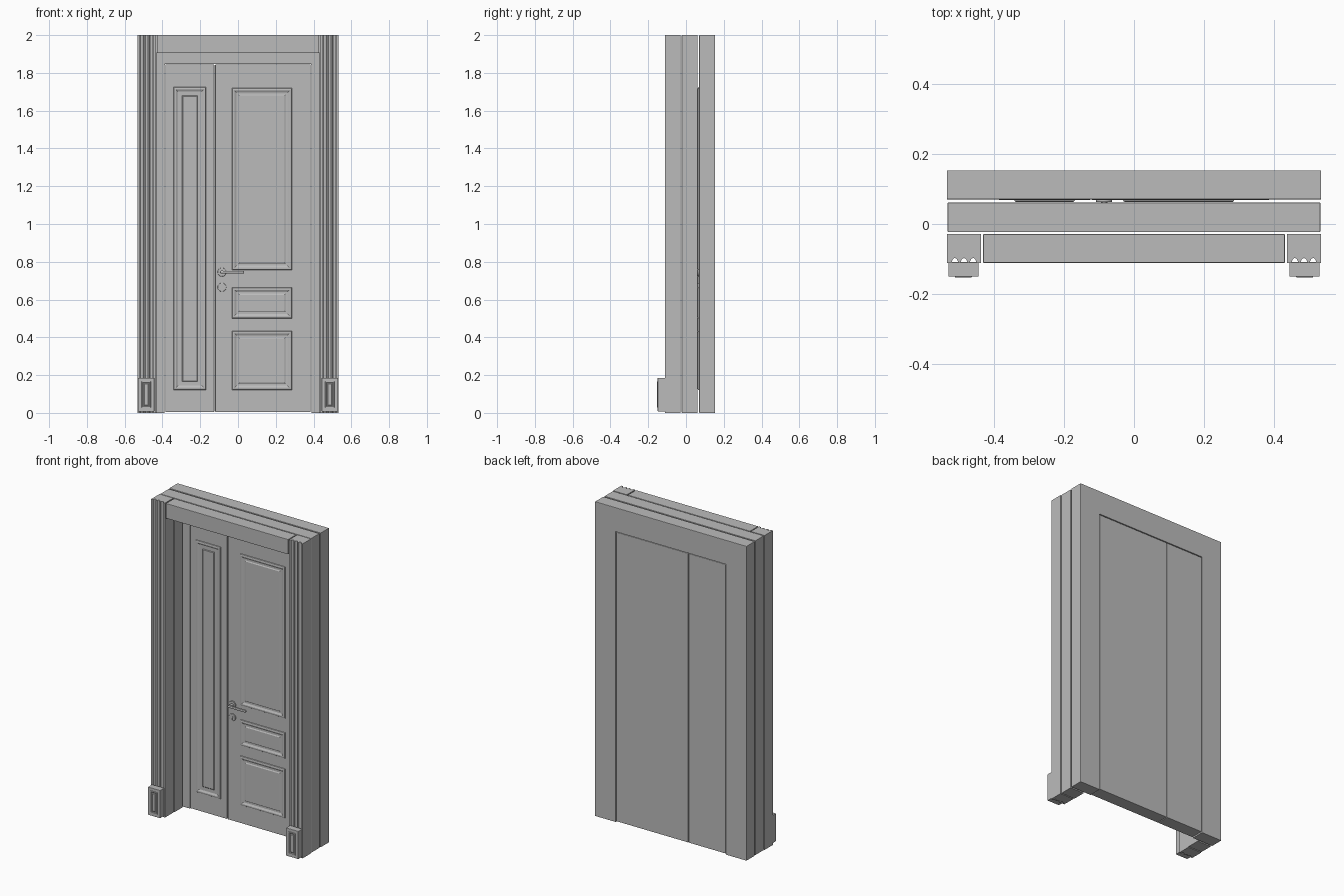
import bpy, bmesh, math
from mathutils import Matrix

cube = bpy.data.objects.get("Cube")
if cube:
    bpy.data.objects.remove(cube)

grey = bpy.data.materials.new("plain_grey")
grey.use_nodes = True
grey.diffuse_color = (0.5, 0.5, 0.5, 1)
grey.node_tree.nodes["Principled BSDF"].inputs["Base Color"].default_value = (0.5, 0.5, 0.5, 1)


def finish(name, bm, bevel=0.0, smooth=False):
    bmesh.ops.recalc_face_normals(bm, faces=bm.faces[:])
    mesh = bpy.data.meshes.new(name)
    bm.to_mesh(mesh)
    bm.free()
    mesh.materials.append(grey)
    obj = bpy.data.objects.new(name, mesh)
    bpy.context.collection.objects.link(obj)
    if bevel:
        mod = obj.modifiers.new("edge", 'BEVEL')
        mod.width, mod.segments, mod.limit_method = bevel, 2, 'ANGLE'
    if smooth:
        bpy.ops.object.select_all(action='DESELECT')
        obj.select_set(True)
        bpy.context.view_layer.objects.active = obj
        bpy.ops.object.shade_smooth_by_angle(angle=math.radians(35))
    return obj


def prism(name, points, offset, bevel=0.0, smooth=False):
    """Extrude a closed 3D outline along an offset."""
    bm = bmesh.new()
    face = bm.faces.new([bm.verts.new(p) for p in points])
    out = bmesh.ops.extrude_face_region(bm, geom=[face])
    bmesh.ops.translate(bm, vec=offset, verts=[v for v in out["geom"] if isinstance(v, bmesh.types.BMVert)])
    return finish(name, bm, bevel, smooth)


def box(name, x0, x1, y0, y1, z0, z1, bevel=0.0):
    pts = [(x0, y0, z0), (x1, y0, z0), (x1, y0, z1), (x0, y0, z1)]
    return prism(name, pts, (0, y1 - y0, 0), bevel)


def portal(name, outer, inner, top, y0, y1):
    """Door surround open at the bottom."""
    outline = [(-outer, 0), (-outer, 2), (outer, 2), (outer, 0),
               (inner, 0), (inner, top), (-inner, top), (-inner, 0)]
    return prism(name, [(x, y0, z) for x, z in outline], (0, y1 - y0, 0), 0.002)


def moulding(name, x0, x1, z0, z1, face_y, steps):
    """Nested rectangles, each step being (inset, height above the face)."""
    bm = bmesh.new()
    last = None
    for d, h in steps:
        ring = [bm.verts.new((x, face_y - h, z)) for x, z in
                ((x0 + d, z0 + d), (x1 - d, z0 + d), (x1 - d, z1 - d), (x0 + d, z1 - d))]
        if last:
            for i in range(4):
                j = (i + 1) % 4
                bm.faces.new((last[i], last[j], ring[j], ring[i]))
        last = ring
    bm.faces.new(last)
    return finish(name, bm)


def disc(name, x, z, radius, y0, y1, bevel=0.0):
    bm = bmesh.new()
    spin = Matrix.Translation((x, (y0 + y1) / 2, z)) @ Matrix.Rotation(math.pi / 2, 4, 'X')
    bmesh.ops.create_cone(bm, cap_ends=True, segments=32, radius1=radius, radius2=radius,
                          depth=y1 - y0, matrix=spin)
    return finish(name, bm, bevel, True)


# Three layers of the surround
portal("back_frame", 0.533, 0.388, 1.847, 0.07, 0.153)
portal("middle_frame", 0.531, 0.432, 1.905, -0.023, 0.061)
box("front_lintel", -0.43, 0.43, -0.111, -0.029, 1.905, 2, 0.002)

# Fluted pilasters on plinth blocks
for side, label in ((-1, "right"), (1, "left")):
    outline = [(0.436, -0.028), (0.436, -0.111)]
    for k in (-1, 0, 1):
        centre = 0.4845 + k * 0.026
        for i in range(9):
            a = math.pi * i / 8
            outline.append((centre - 0.009 * math.cos(a), -0.111 + 0.014 * math.sin(a)))
    outline += [(0.533, -0.111), (0.533, -0.028)]
    prism(label + "_pilaster", [(side * x, y, 0) for x, y in outline], (0, 0, 2), 0, True)
    x0, x1 = sorted((side * 0.443, side * 0.529))
    box(label + "_plinth", x0, x1, -0.15, -0.109, 0.008, 0.185, 0.002)
    moulding(label + "_plinth_panel", x0 + 0.018, x1 - 0.018, 0.027, 0.167, -0.15,
             [(0, -0.001), (0.002, 0.003), (0.006, 0.003), (0.009, 0.0005), (0.012, 0.0005), (0.015, 0.003)])

# Two door leaves
LEAF_Y = 0.068
box("narrow_leaf", -0.385, -0.125, LEAF_Y, 0.151, 0.005, 1.844, 0.003)
box("wide_leaf", -0.121, 0.385, LEAF_Y, 0.151, 0.005, 1.844, 0.003)

# Raised panel mouldings
PANEL = [(0, -0.001), (0.003, 0.004), (0.008, 0.006), (0.014, 0.006), (0.019, 0.003),
         (0.024, 0.0005), (0.034, 0.0005), (0.04, 0.004)]
SLIM = PANEL[:-2] + [(0.046, 0.0005), (0.05, 0.004)]
for name, x0, x1, z0, z1, steps in (
        ("narrow_panel", -0.342, -0.168, 0.12, 1.725, SLIM),
        ("upper_panel", -0.032, 0.286, 0.755, 1.72, PANEL),
        ("middle_panel", -0.032, 0.286, 0.5, 0.665, PANEL),
        ("lower_panel", -0.032, 0.286, 0.12, 0.435, PANEL)):
    moulding(name, x0, x1, z0, z1, LEAF_Y, steps)

# Lever handle and lock
disc("handle_rosette", -0.085, 0.745, 0.023, 0.062, 0.07, 0.002)
disc("handle_neck", -0.085, 0.745, 0.009, 0.03, 0.064)
box("handle_lever", -0.094, 0.032, 0.028, 0.042, 0.737, 0.752, 0.005)
disc("lock_rosette", -0.085, 0.665, 0.023, 0.062, 0.07, 0.002)
disc("lock_barrel", -0.085, 0.668, 0.007, 0.059, 0.064)
box("lock_slot", -0.088, -0.082, 0.059, 0.064, 0.65, 0.666)
